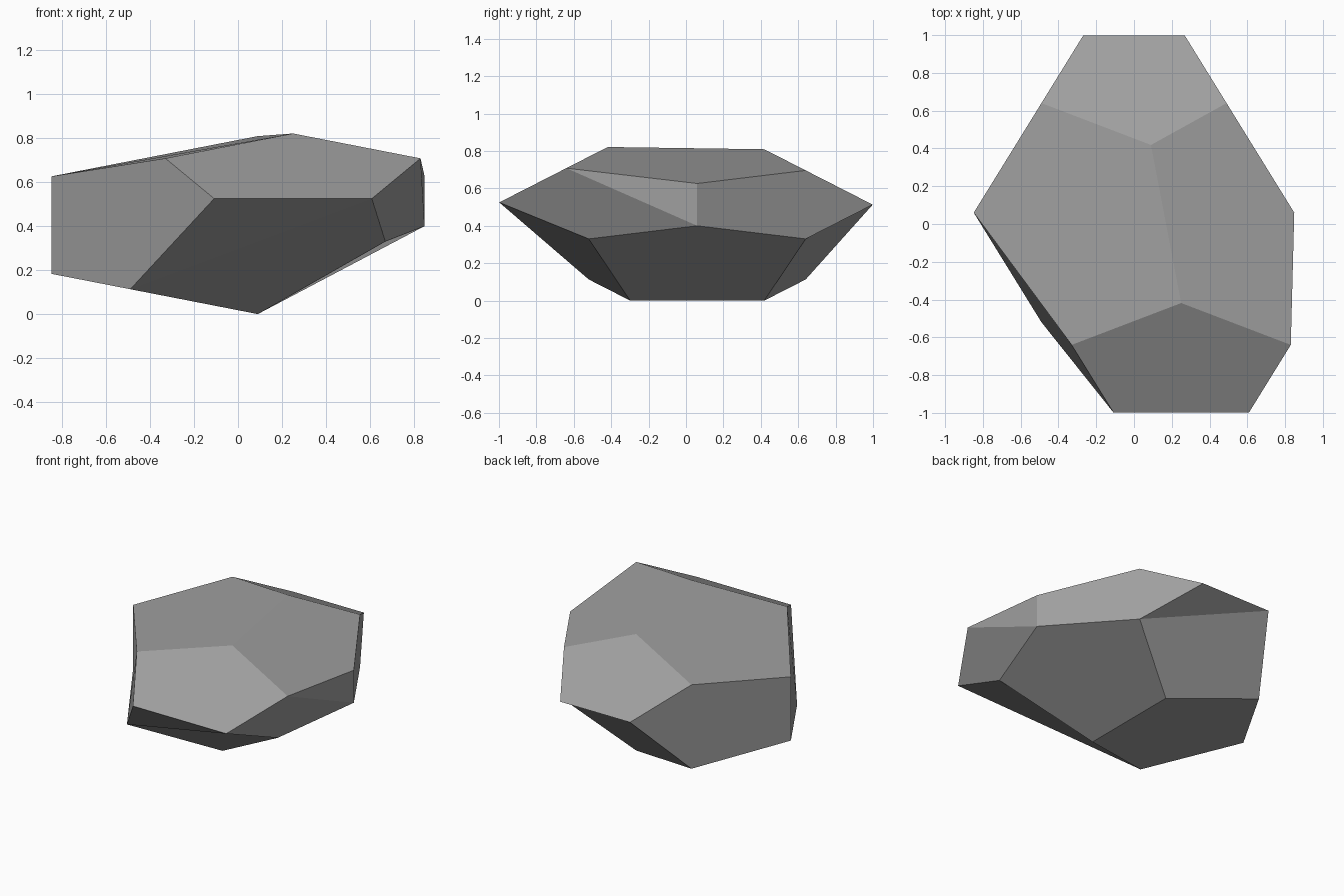
import bpy
import bmesh
from itertools import product
from mathutils import Vector

cube = bpy.data.objects.get("Cube")
if cube:
    bpy.data.objects.remove(cube, do_unlink=True)

PHI = (1 + 5 ** 0.5) / 2
INV = 1 / PHI

# Stone material
stone = bpy.data.materials.new("stone_grey")
stone.use_nodes = True
colour = (0.35, 0.35, 0.35, 1)
stone.diffuse_color = colour
stone.node_tree.nodes["Principled BSDF"].inputs["Base Color"].default_value = colour

# Regular dodecahedron with clean pentagon faces
bm = bmesh.new()
for point in product((-1, 1), repeat=3):
    bm.verts.new(point)
for a, b in product((-1, 1), repeat=2):
    p, q = a * INV, b * PHI
    for point in ((0, p, q), (p, q, 0), (q, 0, p)):
        bm.verts.new(point)
bmesh.ops.convex_hull(bm, input=bm.verts[:])
bmesh.ops.dissolve_limit(bm, angle_limit=0.05, verts=bm.verts[:], edges=bm.edges[:])


def corner(*point):
    """Corner of the regular solid nearest to a point."""
    return min(bm.verts, key=lambda v: (v.co - Vector(point)).length)


# Creases across the three pentagons that bend the most
creases = (
    (corner(-INV, PHI, 0), corner(1, 1, -1)),    # back underside
    (corner(INV, -PHI, 0), corner(-1, -1, -1)),  # front underside
    (corner(1, -1, 1), corner(PHI, 0, -INV)),    # front of the left side
)
for pair in creases:
    bmesh.ops.connect_verts(bm, verts=list(pair))

# Pentagons pushed out of place: face direction and offset
pushes = (
    (Vector((0, -PHI, 1)), Vector((0.16, -0.12, 0.012))),
    (Vector((PHI, 1, 0)), Vector((-0.18, 0, 0))),
    (Vector((-1, 0, -PHI)), Vector((0, 0, -0.217))),
)

# Flatten the solid, then shift the corners of each pushed face
size = Vector((0.58, 0.58, 0.183))
centre = Vector((0.09, 0.06, 0.513))
for v in bm.verts:
    base = v.co.copy()
    v.co = centre + base * size
    for direction, offset in pushes:
        if base.dot(direction) > 2.5:
            v.co += offset

bmesh.ops.recalc_face_normals(bm, faces=bm.faces[:])
mesh = bpy.data.meshes.new("rock")
bm.to_mesh(mesh)
bm.free()
mesh.materials.append(stone)
rock = bpy.data.objects.new("rock", mesh)
bpy.context.collection.objects.link(rock)
